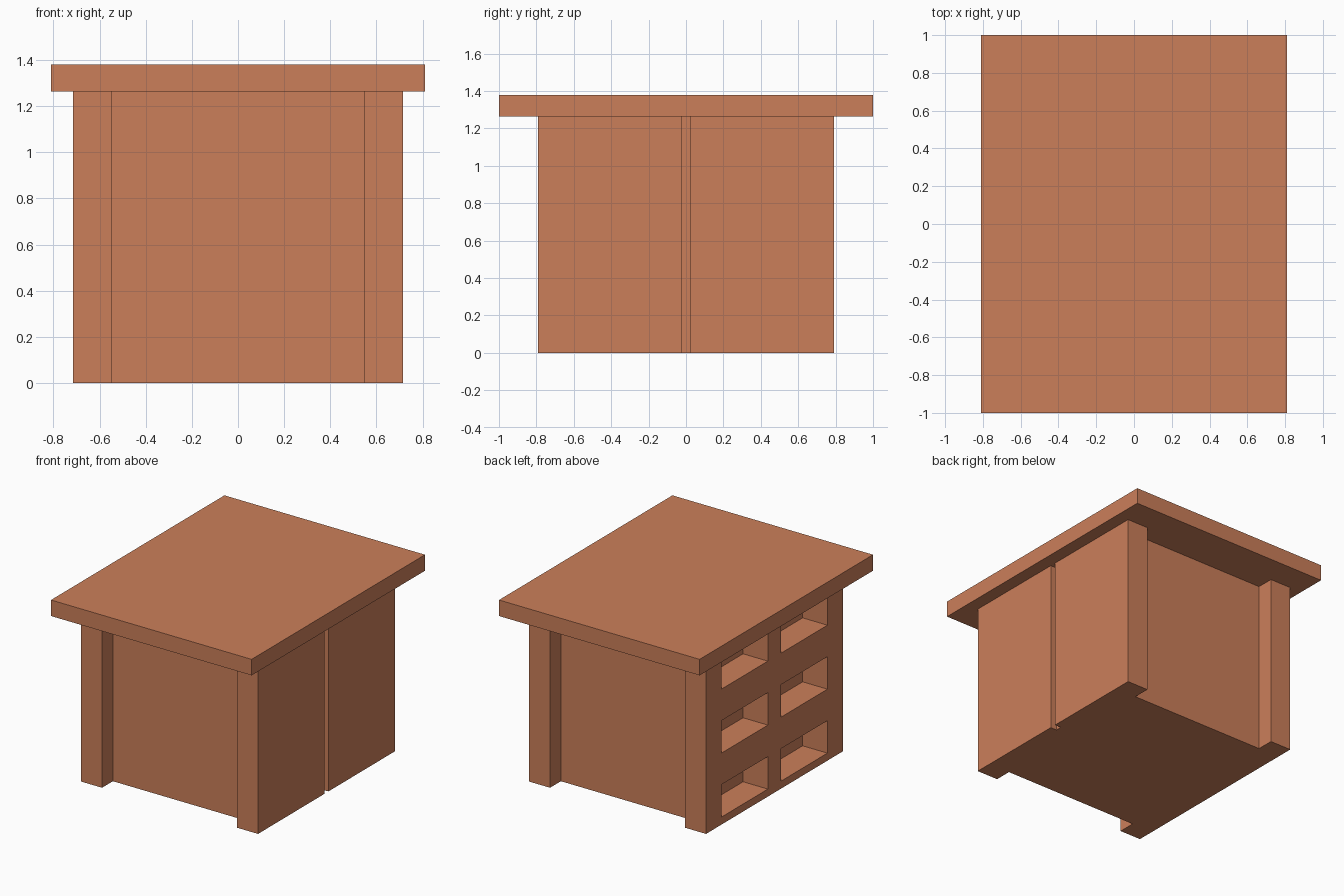
import bpy
import bmesh
from mathutils import Matrix, Vector

if "Cube" in bpy.data.objects:
    bpy.data.objects.remove(bpy.data.objects["Cube"], do_unlink=True)

# Overall sizes
HALF_X, HALF_Y, BODY_TOP = 0.715, 0.79, 1.263
TOP_X, TOP_Y, TOP_Z = 0.81, 1.0, 1.38
POST, RECESS = 0.17, 0.125
GAP, GAP_DEPTH = 0.022, 0.05

# Material
wood = bpy.data.materials.new("warm_wood")
wood.use_nodes = True
colour = (0.60, 0.212, 0.102, 1)
wood.diffuse_color = colour
shader = wood.node_tree.nodes["Principled BSDF"]
shader.inputs["Base Color"].default_value = colour
shader.inputs["Roughness"].default_value = 0.8


def add_object(name, bm):
    bmesh.ops.recalc_face_normals(bm, faces=bm.faces)
    mesh = bpy.data.meshes.new(name)
    bm.to_mesh(mesh)
    bm.free()
    mesh.materials.append(wood)
    obj = bpy.data.objects.new(name, mesh)
    bpy.context.collection.objects.link(obj)
    return obj


def add_box(bm, low, high):
    low, high = Vector(low), Vector(high)
    matrix = Matrix.Translation((low + high) / 2) @ Matrix.Diagonal((*(high - low), 1))
    bmesh.ops.create_cube(bm, size=1, matrix=matrix)


# Desk top
bm = bmesh.new()
add_box(bm, (-TOP_X, -TOP_Y, BODY_TOP), (TOP_X, TOP_Y, TOP_Z))
add_object("table_top", bm)

# Cabinet body: plan outline with corner posts, recessed ends and a door gap
inner_x, inner_y = HALF_X - POST, HALF_Y - RECESS
front_half = [
    (-HALF_X, -HALF_Y), (-inner_x, -HALF_Y), (-inner_x, -inner_y),
    (inner_x, -inner_y), (inner_x, -HALF_Y), (HALF_X, -HALF_Y),
    (HALF_X, -GAP), (HALF_X - GAP_DEPTH, -GAP),
]
outline = front_half + [(x, -y) for x, y in reversed(front_half)]
bm = bmesh.new()
base = bm.faces.new([bm.verts.new((x, y, 0)) for x, y in outline])
extruded = bmesh.ops.extrude_face_region(bm, geom=[base], use_keep_orig=True)
rising = [v for v in extruded["geom"] if isinstance(v, bmesh.types.BMVert)]
bmesh.ops.translate(bm, verts=rising, vec=(0, 0, BODY_TOP))
body = add_object("cabinet_body", bm)

# Open cubbies: two columns of three on the left-hand side
bm = bmesh.new()
for y in (-0.61, 0.077):
    for z in (0.055, 0.522, 0.989):
        add_box(bm, (-HALF_X - 0.1, y, z), (-HALF_X + 0.2, y + 0.533, z + 0.237))
cutter = add_object("cubby_cutter", bm)
cutter.hide_render = True

cut = body.modifiers.new("cubbies", "BOOLEAN")
cut.operation = "DIFFERENCE"
cut.solver = "EXACT"
cut.object = cutter
bpy.context.view_layer.objects.active = body
bpy.ops.object.modifier_apply(modifier=cut.name)
bpy.data.objects.remove(cutter, do_unlink=True)
